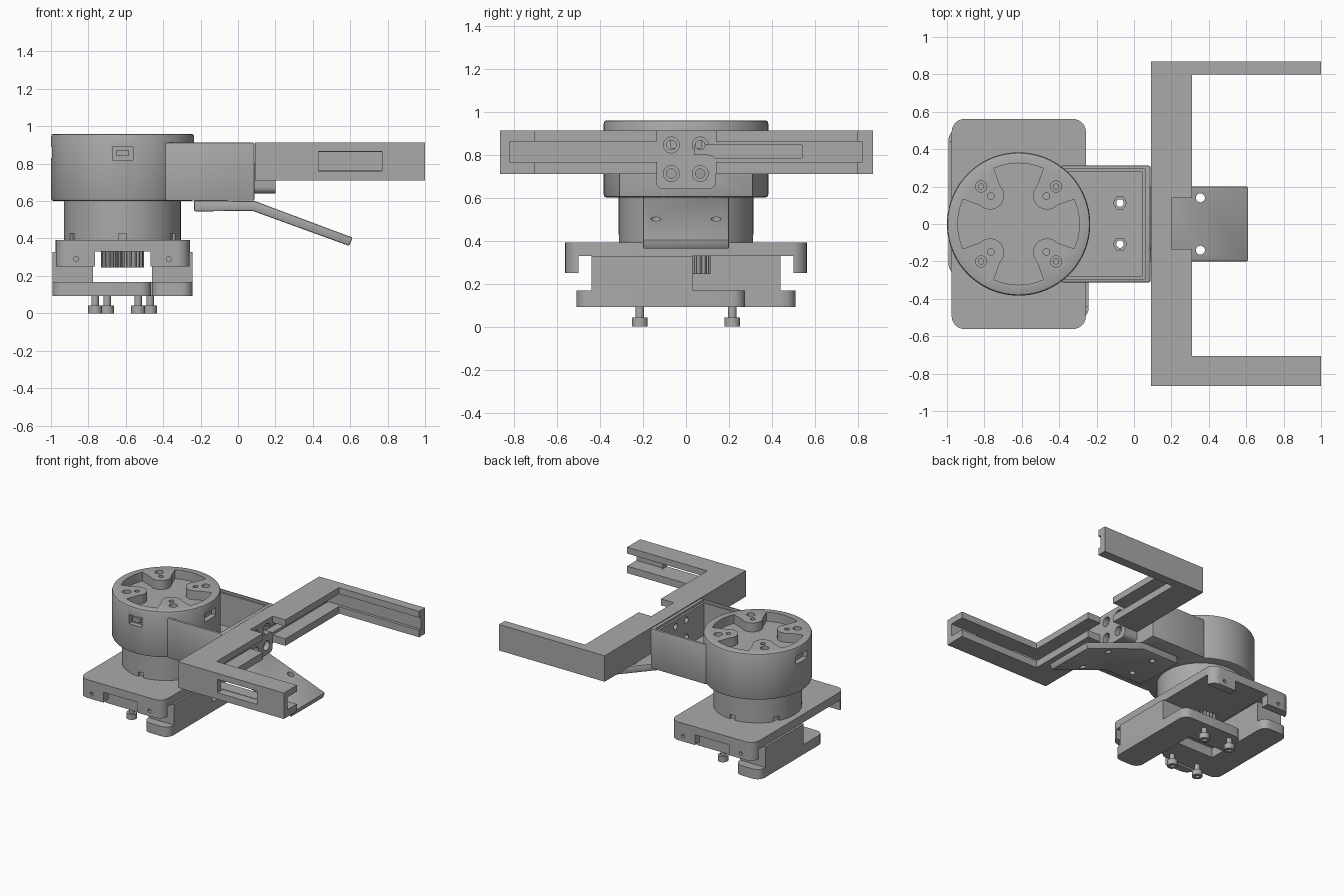
import bpy
import bmesh
from math import sin, cos, pi, radians
from mathutils import Matrix

cube = bpy.data.objects.get("Cube")
if cube:
    bpy.data.objects.remove(cube, do_unlink=True)

grey = bpy.data.materials.new("grey plastic")
grey.use_nodes = True
grey.diffuse_color = (0.4, 0.4, 0.4, 1)
grey.node_tree.nodes["Principled BSDF"].inputs["Base Color"].default_value = (0.4, 0.4, 0.4, 1)
CX = -0.617  # turntable axis


def prism(name, pts, lo, hi, axis="z"):
    """Extrude a 2D outline: (x, y) along z, (x, z) along y, or (y, z) along x."""
    place = {"z": lambda a, b, h: (a, b, h),
             "y": lambda a, b, h: (a, h, b),
             "x": lambda a, b, h: (h, a, b)}[axis]
    bm = bmesh.new()
    low = [bm.verts.new(place(a, b, lo)) for a, b in pts]
    high = [bm.verts.new(place(a, b, hi)) for a, b in pts]
    bm.faces.new(low)
    bm.faces.new(high)
    for i in range(len(pts)):
        j = (i + 1) % len(pts)
        bm.faces.new((low[i], low[j], high[j], high[i]))
    bmesh.ops.recalc_face_normals(bm, faces=bm.faces)
    mesh = bpy.data.meshes.new(name)
    bm.to_mesh(mesh)
    bm.free()
    mesh.materials.append(grey)
    ob = bpy.data.objects.new(name, mesh)
    bpy.context.collection.objects.link(ob)
    return ob


def box(name, x0, x1, y0, y1, z0, z1):
    return prism(name, [(x0, y0), (x1, y0), (x1, y1), (x0, y1)], z0, z1)


def arc(cx, cy, r, a0, a1, n):
    return [(cx + r * cos(radians(a0 + (a1 - a0) * i / n)),
             cy + r * sin(radians(a0 + (a1 - a0) * i / n))) for i in range(n + 1)]


def rounded(x0, x1, y0, y1, r):
    return (arc(x1 - r, y1 - r, r, 0, 90, 6) + arc(x0 + r, y1 - r, r, 90, 180, 6)
            + arc(x0 + r, y0 + r, r, 180, 270, 6) + arc(x1 - r, y0 + r, r, 270, 360, 6))


def cyl(name, a, b, r, lo, hi, axis="z", n=24):
    return prism(name, arc(a, b, r, 0, 360, n)[:-1], lo, hi, axis)


def apply(ob, mod):
    bpy.context.view_layer.objects.active = ob
    bpy.ops.object.modifier_apply(modifier=mod.name)


def cut(ob, *cutters):
    for c in cutters:
        m = ob.modifiers.new("cut", "BOOLEAN")
        m.operation, m.solver, m.object = "DIFFERENCE", "EXACT", c
        apply(ob, m)
        bpy.data.objects.remove(c, do_unlink=True)


def bevel(ob, width, segments=2):
    m = ob.modifiers.new("bevel", "BEVEL")
    m.width, m.segments, m.limit_method = width, segments, "ANGLE"
    apply(ob, m)


def spin(ob, degrees):
    ob.data.transform(Matrix.Translation((CX, 0, 0)) @ Matrix.Rotation(radians(degrees), 4, "Z")
                      @ Matrix.Translation((-CX, 0, 0)))
    return ob


# Upper drum with clover pocket, screw holes and ports
drum = cyl("upper_drum", CX, 0, 0.383, 0.6, 0.96, n=96)
bevel(drum, 0.015)
clover = []
for q in range(4):
    a = 90 * q
    clover += arc(CX, 0, 0.325, a - 24, a + 24, 10)
    d = radians(a + 45)
    clover += arc(CX + 0.215 * cos(d), 0.215 * sin(d), 0.075, a - 45, a - 225, 10)
cut(drum, prism("pocket", clover, 0.89, 1))
for q in range(4):
    for r, size, floor in ((0.283, 0.03, 0.92), (0.283, 0.014, 0.88), (0.21, 0.018, 0.9)):
        d = pi / 4 + q * pi / 2
        cut(drum, cyl("hole", CX + r * cos(d), r * sin(d), size, floor, 1))
for angle in (0, 180):
    cut(drum, spin(box("port", CX + 0.34, CX + 0.45, -0.07, 0.07, 0.83, 0.89), angle))
cut(drum, box("socket", -0.672, -0.562, -0.45, -0.345, 0.82, 0.89))
connector = box("port_connector", -0.65, -0.584, -0.37, -0.34, 0.84, 0.872)

# Lower drum with notches around its foot
lower = cyl("lower_drum", CX, 0, 0.313, 0.385, 0.61, n=72)
for k in range(6):
    cut(lower, spin(box("notch", CX + 0.295, CX + 0.34, -0.022, 0.022, 0.38, 0.428), 30 + 60 * k))

# Pinion
teeth = []
for k in range(24):
    for off, r in ((0, 0.088), (5, 0.115), (10, 0.115), (13, 0.088)):
        d = radians(15 * k + off)
        teeth.append((CX + r * cos(d), r * sin(d)))
prism("pinion", teeth, 0.245, 0.335)

# Carrier plate with end flanges
plate = prism("carrier_plate", rounded(-0.975, -0.257, -0.562, 0.562, 0.07), 0.25, 0.392)
cut(plate, box("under", -1.1, -0.1, -0.5, 0.5, 0.2, 0.328),
    box("gap", -0.765, -0.469, -0.7, 0.7, 0.2, 0.33))
for x in (-0.865, -0.369):
    cut(plate, cyl("pin_hole", x, 0.29, 0.014, -0.7, 0.7, "y", 12))

# Pair of interlocking clamp brackets and their screws
for side, angle in (("right", 0), ("left", 180)):
    foot = [(-0.77, 0.06), (-0.46, 0.06), (-0.46, -0.45)]
    foot += arc(-0.40, -0.45, 0.06, 180, 270, 5) + arc(-0.302, -0.45, 0.06, 270, 360, 5)
    foot += arc(-0.302, 0.215, 0.06, 0, 90, 5) + arc(-0.71, 0.215, 0.06, 90, 180, 5)
    spin(prism(side + "_bracket_foot", foot, 0.092, 0.168), angle)
    spin(box(side + "_bracket_wall", -0.46, -0.242, -0.44, 0.03, 0.168, 0.328), angle)
    for k, x in enumerate((-0.70, -0.47)):
        head = cyl(f"{side}_screw_head_{k}", x, 0.215, 0.037, 0, 0.043)
        cut(head, cyl("hex", x, 0.215, 0.018, -0.1, 0.025, n=6))
        spin(head, angle)
        spin(cyl(f"{side}_screw_shank_{k}", x, 0.215, 0.02, 0.04, 0.1), angle)

# Open tray behind the drum
tray = box("tray", -0.39, 0.088, -0.312, 0.312, 0.602, 0.912)
bevel(tray, 0.008)
cut(tray, box("hollow", -0.5, 0.042, -0.282, 0.282, 0.645, 1),
    box("rabbet", -0.5, 0.058, -0.296, 0.296, 0.895, 1))

# Bent support plate under the tray
support = prism("support_plate", [(-0.235, 0.604), (0.09, 0.6), (0.612, 0.405), (0.595, 0.36),
                                  (0.08, 0.547), (-0.235, 0.545)], -0.2, 0.2, "y")
bevel(support, 0.008)
for y in (-0.14, 0.14):
    cut(support, cyl("hole", 0.355, y, 0.024, 0.3, 0.7))
for y in (-0.108, 0.112):
    for ob in (tray, support):
        cut(ob, cyl("bolt_hole", -0.075, y, 0.02, 0.5, 0.7))
    cut(tray, cyl("nut", -0.075, y, 0.036, 0.625, 0.7, n=6))

# U-shaped holder frame, grooved on the inside
frame = prism("holder_frame", [(0.09, -0.865), (1, -0.865), (1, -0.705), (0.31, -0.705),
                               (0.31, 0.798), (1, 0.798), (1, 0.87), (0.09, 0.87)], 0.71, 0.912)
groove = prism("groove", [(1.1, -0.82), (0.2, -0.82), (0.2, 0.82), (1.1, 0.82),
                          (1.1, 0.78), (0.4, 0.78), (0.4, -0.6), (1.1, -0.6)], 0.765, 0.862)
cut(frame, groove,
    box("centre_notch", 0.2, 0.4, -0.135, 0.14, 0.6, 1),
    box("window", 0.43, 0.77, -0.9, -0.8, 0.762, 0.866),
    box("cable_slot", 0.14, 0.25, 0.04, 0.54, 0.785, 0.845))

# Mounting pad joining frame and tray, with four bolt holes
pad = prism("mounting_pad", rounded(-0.14, 0.14, 0.64, 0.8, 0.035), 0.085, 0.2, "x")
for y in (-0.068, 0.066):
    for z in (0.712, 0.845):
        for ob in (tray, frame, pad):
            cut(ob, cyl("bolt_hole", y, z, 0.022, 0, 0.3, "x", 16))
            if ob is not tray:
                cut(ob, cyl("counterbore", y, z, 0.037, 0.16, 0.3, "x"))

# Smooth round walls while keeping edges crisp
for ob in bpy.context.scene.objects:
    if ob.type == "MESH" and grey.name in ob.data.materials:
        bpy.ops.object.select_all(action="DESELECT")
        ob.select_set(True)
        bpy.context.view_layer.objects.active = ob
        bpy.ops.object.shade_smooth_by_angle(angle=radians(30))
